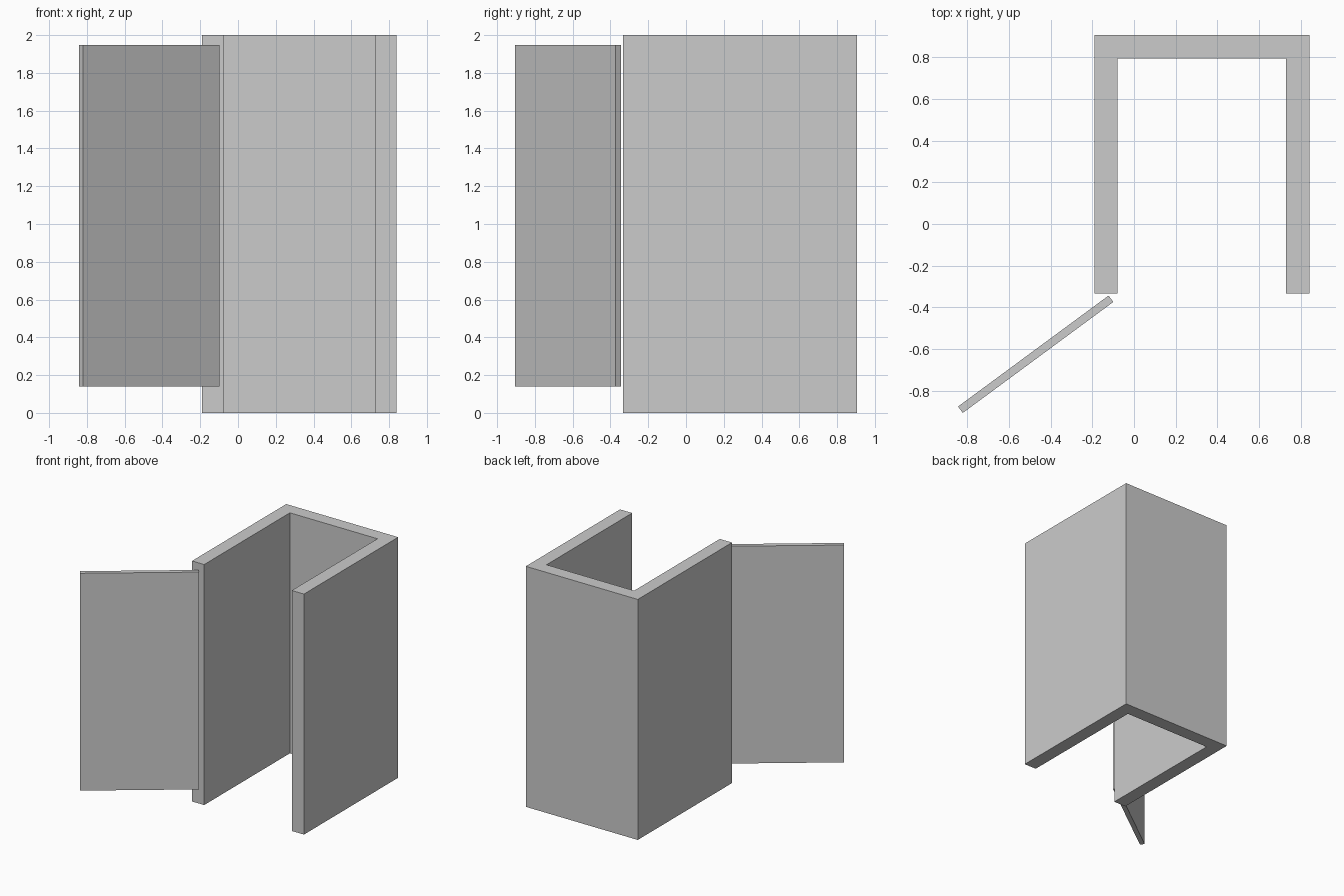
import bpy, bmesh, math
from mathutils import Matrix

if "Cube" in bpy.data.objects:
    bpy.data.objects.remove(bpy.data.objects["Cube"])


def extrude_profile(name, points, z0, z1, matrix=Matrix()):
    """Extrude a flat outline from z0 to z1 into a closed solid."""
    bm = bmesh.new()
    face = bm.faces.new([bm.verts.new((x, y, z0)) for x, y in points])
    result = bmesh.ops.extrude_face_region(bm, geom=[face], use_keep_orig=True)
    top = [v for v in result["geom"] if isinstance(v, bmesh.types.BMVert)]
    bmesh.ops.translate(bm, verts=top, vec=(0, 0, z1 - z0))
    bmesh.ops.recalc_face_normals(bm, faces=bm.faces)
    mesh = bpy.data.meshes.new(name)
    bm.to_mesh(mesh)
    bm.free()
    obj = bpy.data.objects.new(name, mesh)
    obj.matrix_world = matrix
    bpy.context.collection.objects.link(obj)
    return obj


# Three-sided wall, open at the front, top and bottom
left, right, front, back, thick = -0.19, 0.84, -0.333, 0.905, 0.112
extrude_profile("walls", [
    (left, front), (left + thick, front),
    (left + thick, back - thick), (right - thick, back - thick),
    (right - thick, front), (right, front),
    (right, back), (left, back),
], 0, 2)

# Door panel swung open, just in front of the left wall
half_l, half_t = 0.448, 0.019
door_place = Matrix.Translation((-0.471, -0.624, 0)) @ Matrix.Rotation(math.radians(36.4), 4, 'Z')
extrude_profile("door", [
    (-half_l, -half_t), (half_l, -half_t), (half_l, half_t), (-half_l, half_t),
], 0.14, 1.947, door_place)
